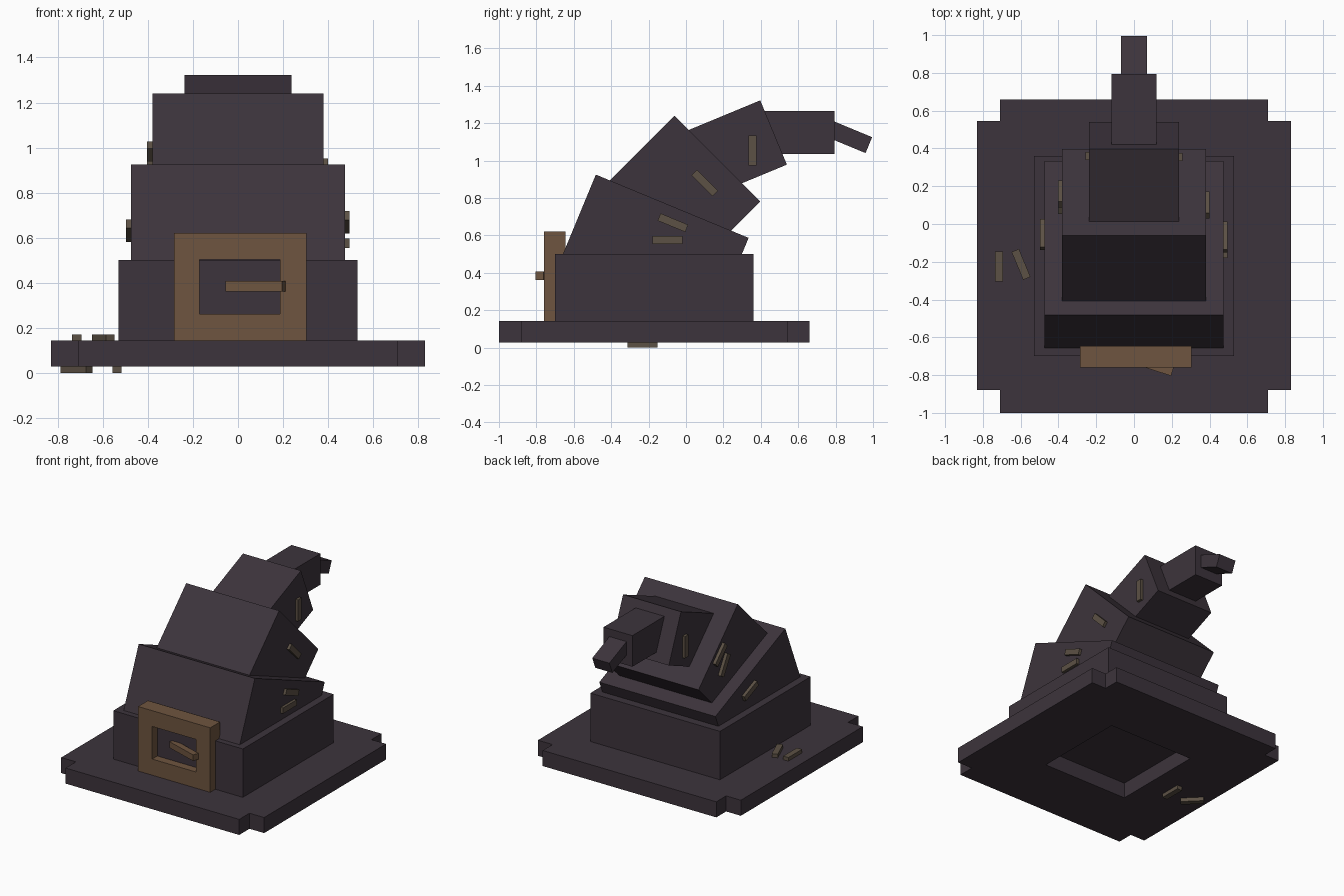
import bpy, bmesh, math
from mathutils import Matrix, Vector

if "Cube" in bpy.data.objects:
    bpy.data.objects.remove(bpy.data.objects["Cube"])


def material(name, rgb):
    m = bpy.data.materials.new(name)
    m.use_nodes = True
    m.diffuse_color = (*rgb, 1)
    bsdf = next(n for n in m.node_tree.nodes if n.type == 'BSDF_PRINCIPLED')
    bsdf.inputs["Base Color"].default_value = (*rgb, 1)
    return m


FELT = material("dark plum felt", (0.046, 0.034, 0.045))
BRASS = material("dull brass", (0.156, 0.090, 0.050))
THREAD = material("drab thread", (0.107, 0.082, 0.058))


def finish(name, bm, mat):
    bmesh.ops.recalc_face_normals(bm, faces=bm.faces)
    me = bpy.data.meshes.new(name)
    bm.to_mesh(me)
    bm.free()
    me.materials.append(mat)
    ob = bpy.data.objects.new(name, me)
    bpy.context.collection.objects.link(ob)
    return ob


def box(name, centre, size, mat, axis='X', angle=0):
    """Box of the given size, turned by angle degrees about one axis."""
    bm = bmesh.new()
    bmesh.ops.create_cube(bm, size=1, matrix=Matrix.Translation(centre)
                          @ Matrix.Rotation(math.radians(angle), 4, axis)
                          @ Matrix.Diagonal((*size, 1)))
    return finish(name, bm, mat)


def segment(name, corner, width, length, height, angle):
    """Tilted crown block, placed by its upper front corner (y, z)."""
    offset = Matrix.Rotation(math.radians(angle), 3, 'X') @ Vector((0, length / 2, -height / 2))
    return box(name, Vector((0, *corner)) + offset, (width, length, height), FELT, 'X', angle)


def rect(x0, x1, y0, y1):
    return [(x0, y0), (x1, y0), (x1, y1), (x0, y1)]


def plate(name, outer, hole, depth, matrix, mat):
    """Flat outline with a hole, extruded along its local z."""
    bm = bmesh.new()
    edges = []
    for loop in (outer, hole):
        vs = [bm.verts.new((x, y, 0)) for x, y in loop]
        edges += [bm.edges.new((vs[i - 1], vs[i])) for i in range(len(vs))]
    bmesh.ops.triangle_fill(bm, use_beauty=True, edges=edges)
    ext = bmesh.ops.extrude_face_region(bm, geom=bm.faces[:], use_keep_orig=True)
    top = [v for v in ext["geom"] if isinstance(v, bmesh.types.BMVert)]
    bmesh.ops.translate(bm, verts=top, vec=(0, 0, depth))
    bmesh.ops.transform(bm, matrix=matrix, verts=bm.verts)
    return finish(name, bm, mat)


# Brim: notched square with an opening underneath
X, XI, Y0, Y0I, Y1I, Y1 = 0.83, 0.71, -1.0, -0.88, 0.545, 0.66
outline = [(-XI, Y0), (XI, Y0), (XI, Y0I), (X, Y0I), (X, Y1I), (XI, Y1I),
           (XI, Y1), (-XI, Y1), (-XI, Y1I), (-X, Y1I), (-X, Y0I), (-XI, Y0I)]
plate("brim", outline, rect(-0.35, 0.35, -0.52, 0.18), 0.115,
      Matrix.Translation((0, 0, 0.028)), FELT)

# Crown: blocks that bend backwards and shrink towards the tip
box("crown_base", (0, -0.17, 0.322), (1.06, 1.06, 0.358), FELT)
segment("crown_lower", (-0.482, 0.925), 0.95, 0.884, 0.47, -22.5)
segment("crown_middle", (-0.062, 1.24), 0.76, 0.648, 0.55, -45)
segment("crown_upper", (0.397, 1.322), 0.474, 0.372, 0.49, -67.5)
box("crown_neck", (0, 0.555, 1.15), (0.236, 0.48, 0.23), FELT)
segment("crown_tip", (0.718, 1.240), 0.14, 0.30, 0.092, -22.5)

# Buckle frame and prong
plate("buckle", rect(-0.285, 0.305, 0.143, 0.62), rect(-0.17, 0.187, 0.262, 0.503), 0.115,
      Matrix.Translation((0, -0.645, 0)) @ Matrix.Rotation(math.pi / 2, 4, 'X'), BRASS)
box("buckle_prong", (0.077, -0.742, 0.385), (0.265, 0.045, 0.045), BRASS, 'Z', -18)

# Side stitches: (side, outer x, y, z, angle)
STITCHES = [
    (1, 0.495, -0.10, 0.575, 0), (1, 0.495, -0.07, 0.668, -22.5),
    (1, 0.400, 0.10, 0.88, -45), (1, 0.257, 0.355, 1.055, 90),
    (-1, 0.498, -0.055, 0.632, -22.5), (-1, 0.403, 0.16, 0.955, -45),
    (-1, 0.403, 0.11, 0.86, -60), (-1, 0.257, 0.36, 1.055, 90)]
for i, (s, x, y, z, a) in enumerate(STITCHES):
    box(f"side_stitch_{i + 1}", (s * (x - 0.03), y, z), (0.06, 0.16, 0.042), THREAD, 'X', a)

# Brim stitches above and below: (x, y, z, angle)
BRIM_STITCHES = [(-0.715, -0.225, 0.148, 0), (-0.598, -0.214, 0.148, 22.5),
                 (-0.537, -0.233, 0.022, 0), (-0.717, -0.235, 0.022, 45)]
for i, (x, y, z, a) in enumerate(BRIM_STITCHES):
    box(f"brim_stitch_{i + 1}", (x, y, z), (0.042, 0.16, 0.044), THREAD, 'Z', a)
